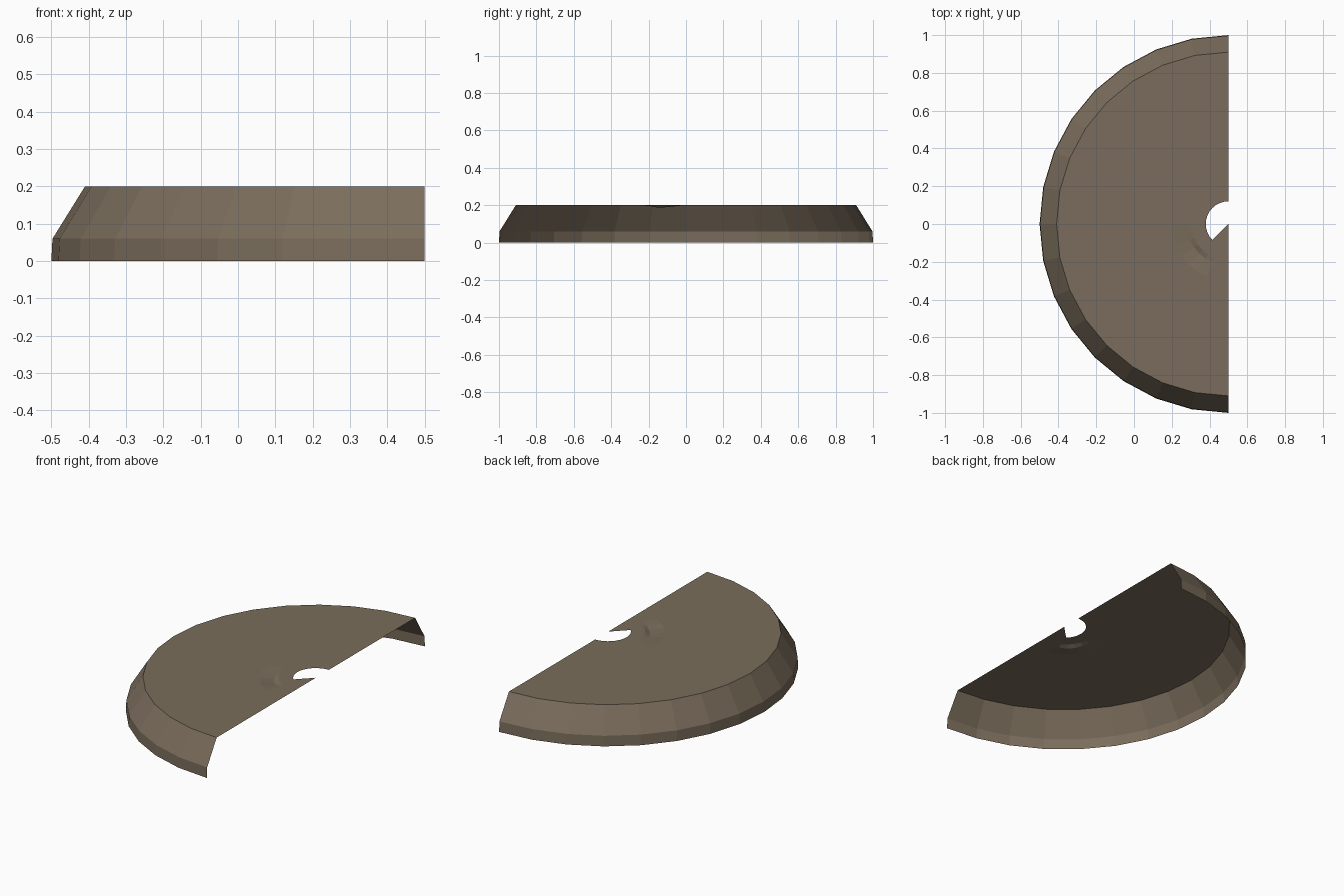
import bpy, bmesh, math

if "Cube" in bpy.data.objects:
    bpy.data.objects.remove(bpy.data.objects["Cube"])

N = 16            # segments around the half circle
CX = 0.5          # centre of the circle lies on the cut edge

mat = bpy.data.materials.new("dull brown")
mat.diffuse_color = (0.195, 0.152, 0.106, 1)
mat.use_nodes = True
mat.node_tree.nodes["Principled BSDF"].inputs["Base Color"].default_value = mat.diffuse_color

# Open half shell: skirt, sloped rim and flat top, from outside to the hole
profile = [(1.0, 0.0), (0.997, 0.06), (0.91, 0.2), (0.3, 0.2),
           (0.22, 0.2), (0.195, 0.2), (0.12, 0.2)]
groove_depth = {9: 0.004, 10: 0.008, 11: 0.012, 12: 0.012, 13: 0.006}

bm = bmesh.new()
rings = []
for k, (r, z) in enumerate(profile):
    ring = []
    for i in range(N + 1):
        a = math.pi / 2 + math.pi * i / N
        dz = groove_depth.get(i, 0) if k == 4 else 0   # shallow scar beside the hole
        ring.append(bm.verts.new((CX + r * math.cos(a), r * math.sin(a), z - dz)))
    rings.append(ring)
for a, b in zip(rings, rings[1:]):
    for i in range(N):
        bm.faces.new((a[i], a[i + 1], b[i + 1], b[i]))

# Wedge left standing inside the hole
centre = bm.verts.new((CX, 0, 0.2))
for i in range(12, N):
    bm.faces.new((rings[-1][i], rings[-1][i + 1], centre))

bm.normal_update()
me = bpy.data.meshes.new("half_disc_shell")
bm.to_mesh(me)
bm.free()
me.materials.append(mat)
obj = bpy.data.objects.new("half_disc_shell", me)
bpy.context.collection.objects.link(obj)
